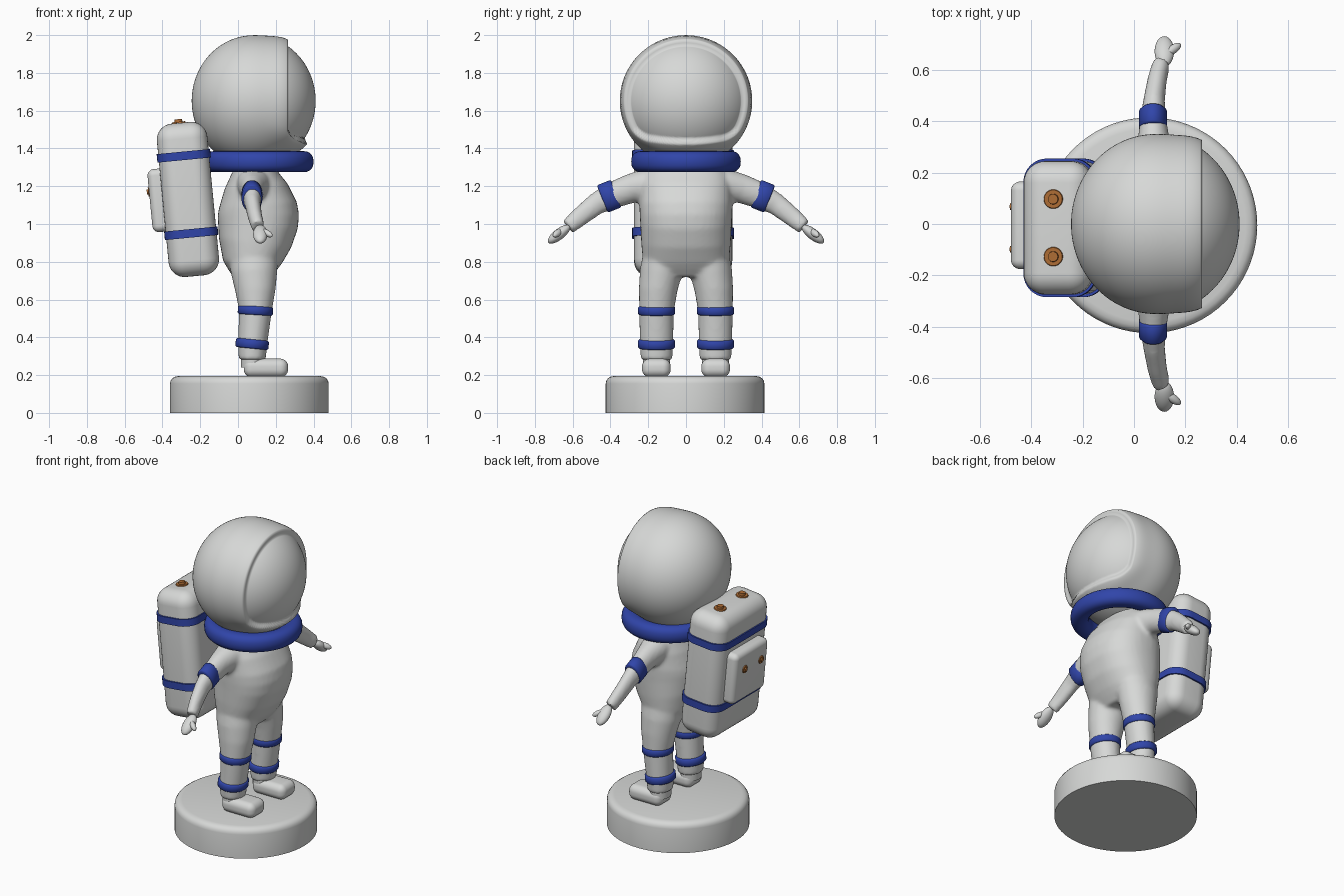
import bpy, bmesh, math
from mathutils import Matrix, Vector

if "Cube" in bpy.data.objects:
    bpy.data.objects.remove(bpy.data.objects["Cube"])


def material(name, rgb):
    m = bpy.data.materials.new(name)
    m.diffuse_color = (*rgb, 1)
    m.use_nodes = True
    m.node_tree.nodes["Principled BSDF"].inputs["Base Color"].default_value = m.diffuse_color
    return m


GREY = material("suit grey", (0.68, 0.69, 0.68))
BLUE = material("band blue", (0.03, 0.06, 0.40))
ORANGE = material("knob orange", (0.42, 0.15, 0.035))


def finish(name, bm, mat, angle=40):
    bmesh.ops.recalc_face_normals(bm, faces=bm.faces)
    me = bpy.data.meshes.new(name)
    bm.to_mesh(me)
    bm.free()
    me.materials.append(mat)
    ob = bpy.data.objects.new(name, me)
    bpy.context.collection.objects.link(ob)
    bpy.ops.object.select_all(action='DESELECT')
    ob.select_set(True)
    bpy.context.view_layer.objects.active = ob
    bpy.ops.object.shade_smooth_by_angle(angle=math.radians(angle))
    return ob


def loft(bm, rings, n=40, power=2.0):
    """Closed tube through rings of (centre, x radius, side radius)."""
    pts = [Vector(r[0]) for r in rings]
    loops = []
    for i, (c, ru, rv) in enumerate(rings):
        t = (pts[min(i + 1, len(pts) - 1)] - pts[max(i - 1, 0)]).normalized()
        u = Vector((1, 0, 0))
        u = (u - t * u.dot(t)).normalized()
        v = t.cross(u)
        loop = []
        for k in range(n):
            a = 2 * math.pi * k / n
            ca, sa = math.cos(a), math.sin(a)
            p = pts[i] + u * ru * math.copysign(abs(ca) ** (2 / power), ca) \
                + v * rv * math.copysign(abs(sa) ** (2 / power), sa)
            loop.append(bm.verts.new(p))
        loops.append(loop)
    for a, b in zip(loops, loops[1:]):
        for k in range(n):
            bm.faces.new((a[k], a[(k + 1) % n], b[(k + 1) % n], b[k]))
    bm.faces.new(loops[0][::-1])
    bm.faces.new(loops[-1])


def band(name, centre, axis, half, ru, rv):
    """Softly edged ring band around a limb."""
    c, d = Vector(centre), Vector(axis).normalized()
    e = 0.007
    bm = bmesh.new()
    loft(bm, [(c - d * half, ru - e, rv - e), (c - d * (half - e), ru, rv),
              (c + d * (half - e), ru, rv), (c + d * half, ru - e, rv - e)])
    finish(name, bm, BLUE, 60)


def rounded_box(name, size, matrix, bevel, mat, upright_only=False):
    bm = bmesh.new()
    bmesh.ops.create_cube(bm, size=1, matrix=Matrix.Diagonal((*size, 1)))
    edges = [e for e in bm.edges if not upright_only or
             abs(e.verts[0].co.z - e.verts[1].co.z) > 1e-4]
    bmesh.ops.bevel(bm, geom=edges, offset=bevel, segments=8, profile=0.5, affect='EDGES')
    bm.transform(matrix)
    return finish(name, bm, mat)


def knob(name, matrix, r, h):
    """Wide disc with a smaller button on top."""
    bm = bmesh.new()
    for rad, depth in ((r, h), (r * 0.55, h * 2)):
        bmesh.ops.create_cone(bm, cap_ends=True, segments=28, radius1=rad, radius2=rad * 0.88,
                              depth=depth, matrix=Matrix.Translation((0, 0, depth / 2)))
    bm.transform(matrix)
    finish(name, bm, ORANGE)


def ellipsoid(bm, centre, radii, rot=Matrix()):
    bmesh.ops.create_uvsphere(bm, u_segments=24, v_segments=16, radius=1,
                              matrix=Matrix.Translation(centre) @ rot @ Matrix.Diagonal((*radii, 1)))


# Base disc with rounded top edge
bm = bmesh.new()
loft(bm, [((0.06, -0.005, z), r, r) for z, r in
          [(0, .42), (.155, .42), (.17, .417), (.183, .408), (.191, .395), (.195, .375)]], n=72)
finish("base", bm, GREY, 35)

# Suit: torso, legs and upper arms fused into one smooth skin
bm = bmesh.new()
loft(bm, [((x, 0, z), rx, ry) for z, x, rx, ry in [
    (.72, .085, .09, .17), (.75, .085, .125, .21), (.80, .078, .157, .228), (.90, .09, .193, .237),
    (1.0, .105, .213, .242), (1.05, .108, .215, .245), (1.1, .105, .207, .247),
    (1.2, .095, .167, .242), (1.26, .09, .13, .225), (1.31, .09, .10, .19)]], power=2.3)
for s in (-1, 1):
    loft(bm, [((x, s * y, z), rx, ry) for z, x, y, rx, ry in [
        (.28, .075, .156, .072, .084), (.36, .077, .156, .077, .088), (.54, .092, .156, .087, .092),
        (.65, .092, .148, .107, .102), (.75, .085, .132, .124, .112), (.85, .08, .125, .13, .10)]])
    loft(bm, [((x, s * y, z), rx, rv) for x, y, z, rx, rv in [
        (.085, .10, 1.225, .10, .09), (.08, .22, 1.205, .085, .085), (.077, .30, 1.185, .066, .077),
        (.075, .40, 1.148, .052, .070), (.078, .48, 1.103, .042, .058),
        (.09, .56, 1.04, .038, .051), (.106, .625, .985, .035, .043)]])
suit = finish("suit_body", bm, GREY)
mod = suit.modifiers.new("fuse", 'REMESH')
mod.mode = 'VOXEL'
mod.voxel_size = 0.011
mod.use_smooth_shade = True
mod = suit.modifiers.new("soften", 'SMOOTH')
mod.factor = 0.5
mod.iterations = 8

for s, side in ((-1, "right"), (1, "left")):
    # Boots
    bm = bmesh.new()
    loft(bm, [((0.075, s * .156, z), .06, .072) for z in (.24, .29)])
    finish(side + "_ankle", bm, GREY)
    rounded_box(side + "_boot", (.235, .152, .098), Matrix.Translation((.148, s * .157, .238)),
                .042, GREY)
    # Leg and arm bands
    band(side + "_shin_band", (.075, s * .156, .365), (.1, 0, 1), .024, .088, .098)
    band(side + "_knee_band", (.092, s * .156, .542), (.06, 0, 1), .023, .093, .098)
    band(side + "_arm_band", (.074, s * .406, 1.147), (0, s * .93, -.37), .04, .055, .078)
    # Mitten hand with thumb
    bm = bmesh.new()
    tilt = Matrix.Rotation(s * math.radians(-38), 4, 'X')
    ellipsoid(bm, (.118, s * .672, .946), (.038, .072, .029), tilt)
    ellipsoid(bm, (.152, s * .680, .952), (.017, .04, .018),
              tilt @ Matrix.Rotation(s * math.radians(-48), 4, 'Z'))
    finish(side + "_hand", bm, GREY, 60)

# Helmet: ball with a raised rim around the visor opening
bm = bmesh.new()
bmesh.ops.create_uvsphere(bm, u_segments=160, v_segments=130, radius=1,
                          matrix=Matrix.Rotation(math.pi / 2, 4, 'Y'))
R = 0.035
for v in bm.verts:
    n = v.co.normalized()
    p = Vector((.083 + n.x * .328, n.y * .35, 1.652 + n.z * .347))
    a, b = .262 - p.x, 1.453 + .45 * p.y ** 2 - p.z
    d = math.hypot(a + R, b + R) - R if a > -R and b > -R else max(a, b)
    if d > 0:
        p += n * .03 * math.exp(-(d / .085) ** 2) * min(1, d / .012)
    v.co = p
finish("helmet", bm, GREY, 80)

# Collar ring
bm = bmesh.new()
N, K = 72, 20
grid = []
for i in range(N):
    a = 2 * math.pi * i / N
    row = []
    for k in range(K):
        t = 2 * math.pi * k / K
        c, q = math.cos(t), math.sin(t)
        r = .235 + .055 * math.copysign(abs(c) ** .85, c)
        row.append(bm.verts.new((.11 + r * math.cos(a), r * math.sin(a),
                                 1.33 + .056 * math.copysign(abs(q) ** .85, q))))
    grid.append(row)
for i in range(N):
    for k in range(K):
        g, h = grid[i], grid[(i + 1) % N]
        bm.faces.new((g[k], h[k], h[(k + 1) % K], g[(k + 1) % K]))
finish("collar", bm, BLUE, 60)

# Backpack, leaning backwards
M = Matrix.Translation((-.265, -.015, 1.13)) @ Matrix.Rotation(math.radians(-5.5), 4, 'Y')


def at(x, y, z):
    return M @ Matrix.Translation((x, y, z))


rounded_box("backpack", (.268, .52, .815), at(0, 0, 0), .085, GREY)
for name, z in (("upper", .232), ("lower", -.18)):
    rounded_box(name + "_pack_band", (.284, .54, .045), at(0, 0, z), .092, BLUE, True)
rounded_box("pack_panel", (.11, .34, .335), at(-.146, .01, .01), .035, GREY)
for s, side in ((-1, "right"), (1, "left")):
    knob(side + "_top_cap", at(-.01, s * .112, .40), .04, .014)
    knob(side + "_panel_knob", at(-.199, s * .083, .06) @ Matrix.Rotation(-math.pi / 2, 4, 'Y'),
         .026, .007)
